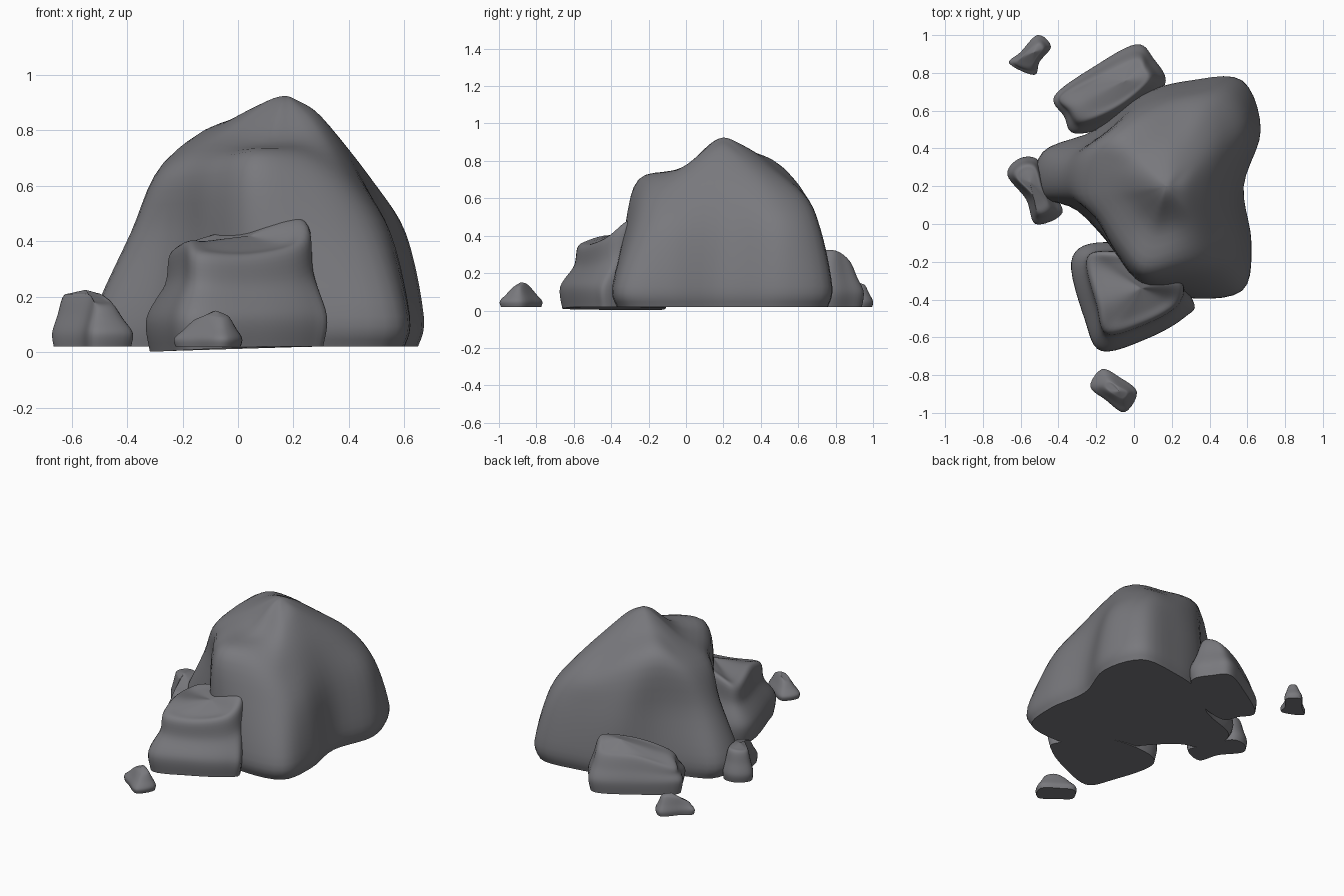
import bpy, bmesh
from mathutils import Vector

if "Cube" in bpy.data.objects:
    bpy.data.objects.remove(bpy.data.objects["Cube"])

stone = bpy.data.materials.new("slate grey stone")
stone.diffuse_color = (0.19, 0.19, 0.205, 1)
stone.use_nodes = True
stone.node_tree.nodes["Principled BSDF"].inputs["Base Color"].default_value = stone.diffuse_color


def spline(a, b, c, d, t):
    return 0.5 * (2 * b + (c - a) * t + (2 * a - 5 * b + 4 * c - d) * t * t
                  + (3 * b - a - 3 * c + d) * t ** 3)


def smooth(points, steps, closed):
    """Pass a smooth curve through the points."""
    n, out = len(points), []
    pick = (lambda i: points[i % n]) if closed else (lambda i: points[max(0, min(n - 1, i))])
    for i in range(n if closed else n - 1):
        for k in range(steps):
            out.append(spline(pick(i - 1), pick(i), pick(i + 1), pick(i + 2), k / steps))
    return out if closed else out + [points[-1].copy()]


def rock(name, rings, peak, steps, base_scale=0.96):
    """Loft smooth skin over rings of points, from a flat base to a peak."""
    mid = sum(rings[0], Vector()) / len(rings[0])
    base = [mid.lerp(p, base_scale) for p in rings[0]]
    for p in base:
        p.z = 0.02
    rings = [base] + rings + [[Vector(peak)] * len(base)]
    rows = [smooth(r, steps, True) for r in rings]
    cols = [smooth(list(c), steps, False) for c in zip(*rows)]
    bm = bmesh.new()
    grid = [[bm.verts.new(p) for p in c] for c in cols]
    for a, b in zip(grid, grid[1:] + grid[:1]):
        for k in range(len(a) - 1):
            bm.faces.new((a[k], b[k], b[k + 1], a[k + 1]))
    bm.faces.new([c[0] for c in grid])
    bmesh.ops.remove_doubles(bm, verts=bm.verts, dist=0.0002)
    bmesh.ops.recalc_face_normals(bm, faces=bm.faces)
    me = bpy.data.meshes.new(name)
    bm.to_mesh(me)
    bm.free()
    ob = bpy.data.objects.new(name, me)
    bpy.context.collection.objects.link(ob)
    me.materials.append(stone)
    bpy.context.view_layer.objects.active = ob
    bpy.ops.object.select_all(action='DESELECT')
    ob.select_set(True)
    bpy.ops.object.shade_smooth_by_angle(angle=0.8)


def flat(pts, z):
    return [Vector((x, y, z)) for x, y in pts]


# main boulder: foot, waist, shoulder and crown outlines
foot = [(-.5, .16), (-.48, .38), (-.2, .5), (.05, .69), (.3, .76), (.57, .76), (.67, .5),
        (.58, .2), (.62, -.1), (.57, -.35), (.28, -.39), (.05, -.3), (-.1, -.14), (-.3, .07)]
waist = [(-.37, .17), (-.36, .34), (-.15, .49), (.03, .65), (.28, .71), (.5, .70), (.605, .5),
         (.53, .22), (.55, -.08), (.48, -.25), (.27, -.32), (.04, -.31), (-.1, -.15), (-.22, .05)]
shoulder = [(-.27, .16, .66), (-.25, .35, .70), (-.13, .47, .76), (.02, .56, .72), (.22, .63, .63),
            (.39, .61, .62), (.48, .46, .62), (.43, .2, .67), (.42, -.03, .64), (.36, -.16, .65),
            (.22, -.22, .69), (.05, -.25, .70), (-.07, -.13, .68), (-.17, .02, .67)]
crown_z = [.80, .83, .855, .84, .81, .79, .80, .85, .82, .79, .77, .76, .77, .79]
peak = Vector((.17, .2, .925))
shoulder = [Vector(p) for p in shoulder]
crown = [p.lerp(peak, .5) for p in shoulder]
tip = [p.lerp(peak, .86) for p in shoulder]
for p, q, z in zip(crown, tip, crown_z):
    p.z = z
    q.z = peak.z - (peak.z - z) * .17
rock("main_boulder", [flat(foot, .13), flat(waist, .43), shoulder, crown, tip], peak, 5)


# smaller rocks: foot outline, top outline with heights, peak
def small_rock(name, foot, top, peak, waist=.5, low=.1, steps=6):
    top = [Vector(p) for p in top]
    foot = flat(foot, low)
    middle = [a.lerp(b, waist) for a, b in zip(foot, top)]
    for m, a, b in zip(middle, foot, top):
        m.z = a.z * .5 + b.z * .5
    inner = [p.lerp(Vector(peak), .35) for p in top]
    for p, q in zip(inner, top):
        p.z = max(p.z, q.z + .012)
    rock(name, [foot, middle, top, inner], peak, steps)


small_rock("front_rock",
           [(-.33, -.2), (-.2, -.1), (.1, -.15), (.31, -.4), (.27, -.49), (.08, -.6), (-.17, -.67), (-.26, -.5)],
           [(-.24, -.2, .36), (-.14, -.15, .4), (.14, -.2, .46), (.25, -.31, .46), (.22, -.43, .38),
            (.04, -.53, .34), (-.14, -.57, .35), (-.19, -.42, .39)],
           (.04, -.34, .42), low=.13, waist=.75)
small_rock("back_rock",
           [(-.42, .68), (-.37, .57), (-.31, .48), (-.08, .54), (.16, .73), (.1, .88), (.01, .95), (-.2, .84)],
           [(-.37, .68, .19), (-.33, .61, .22), (-.26, .55, .23), (-.08, .62, .28), (.08, .75, .31),
            (.06, .83, .3), (.0, .88, .25), (-.19, .79, .24)],
           (-.05, .76, .32))
small_rock("left_rock",
           [(-.67, .26), (-.61, .345), (-.51, .34), (-.45, .2), (-.38, .06), (-.52, 0), (-.57, .13)],
           [(-.63, .25, .2), (-.59, .31, .205), (-.52, .3, .205), (-.485, .19, .2), (-.45, .09, .17),
            (-.51, .06, .17), (-.54, .15, .2)],
           (-.55, .22, .225), low=.07)
small_rock("front_pebble",
           [(-.23, -.86), (-.17, -.77), (-.08, -.81), (.015, -.89), (-.05, -.995), (-.15, -.93)],
           [(-.16, -.86, .115), (-.14, -.83, .12), (-.09, -.85, .135), (-.03, -.89, .125),
            (-.06, -.93, .12), (-.12, -.9, .125)],
           (-.08, -.885, .15), low=.05, steps=5)
small_rock("back_pebble",
           [(-.66, .85), (-.6, .91), (-.51, 1.0), (-.44, .94), (-.5, .86), (-.53, .79)],
           [(-.62, .85, .09), (-.58, .9, .12), (-.51, .96, .13), (-.475, .93, .13),
            (-.51, .88, .12), (-.55, .83, .09)],
           (-.53, .91, .15), low=.05, steps=5)

# front rock leans slightly into the ground at its left corner
for v in bpy.data.objects["front_rock"].data.vertices:
    v.co.z -= .02 * max(0, min(1, (.05 - v.co.x) / .35)) * max(0, 1 - v.co.z / .2)
